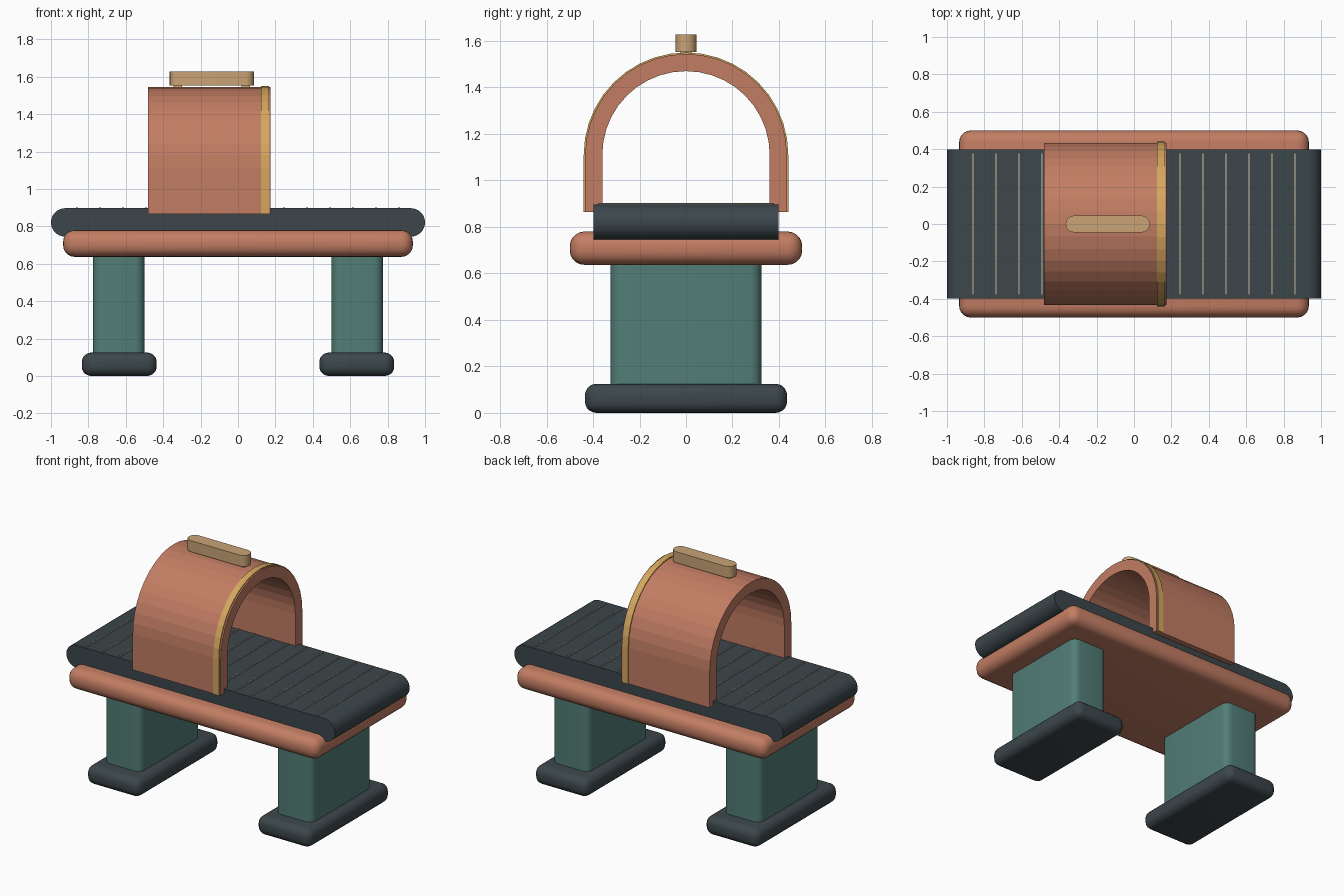
import bpy, bmesh, math

cube = bpy.data.objects.get("Cube")
if cube:
    bpy.data.objects.remove(cube, do_unlink=True)


def material(name, rgb):
    m = bpy.data.materials.new(name)
    m.use_nodes = True
    m.diffuse_color = (*rgb, 1)
    m.node_tree.nodes["Principled BSDF"].inputs["Base Color"].default_value = (*rgb, 1)
    return m


TERRACOTTA = material("terracotta", (0.54, 0.205, 0.125))
TEAL = material("teal", (0.084, 0.205, 0.18))
CHARCOAL = material("charcoal", (0.045, 0.062, 0.07))
GOLD = material("gold", (0.66, 0.39, 0.11))
TAN = material("tan", (0.586, 0.367, 0.18))
RIB = material("pale_grey", (0.26, 0.25, 0.21))


def finish(name, bm, mat, smooth=True):
    bmesh.ops.recalc_face_normals(bm, faces=bm.faces)
    mesh = bpy.data.meshes.new(name)
    bm.to_mesh(mesh)
    bm.free()
    mesh.materials.append(mat)
    obj = bpy.data.objects.new(name, mesh)
    bpy.context.collection.objects.link(obj)
    if smooth:
        bpy.ops.object.select_all(action="DESELECT")
        obj.select_set(True)
        bpy.context.view_layer.objects.active = obj
        bpy.ops.object.shade_smooth_by_angle(angle=math.radians(35))
    return obj


def box(name, x, y, z, mat, bevel=0.0, upright_only=False):
    """Box from (min, max) ranges, with rounded edges."""
    bm = bmesh.new()
    bmesh.ops.create_cube(bm, size=1)
    for v in bm.verts:
        v.co = [r[0] if c < 0 else r[1] for c, r in zip(v.co, (x, y, z))]
    if bevel:
        edges = [e for e in bm.edges if not upright_only
                 or abs(e.verts[0].co.z - e.verts[1].co.z) > 0.01]
        bmesh.ops.bevel(bm, geom=edges, offset=bevel, segments=5,
                        profile=0.5, affect="EDGES")
    return finish(name, bm, mat)


def extrude(name, points, vector, mat, smooth=True):
    """Extrude a closed outline along a vector."""
    bm = bmesh.new()
    face = bm.faces.new([bm.verts.new(p) for p in points])
    new = bmesh.ops.extrude_face_region(bm, geom=[face], use_keep_orig=True)
    verts = [g for g in new["geom"] if isinstance(g, bmesh.types.BMVert)]
    bmesh.ops.translate(bm, verts=verts, vec=vector)
    return finish(name, bm, mat, smooth)


def arch(name, x0, x1, inner, outer, mat):
    """Half ring on straight sides, running along x."""
    base, spring, n = 0.865, 1.11, 20

    def outline(r):
        ring = [(x0, r * math.cos(math.pi * i / n),
                 spring + r * math.sin(math.pi * i / n)) for i in range(n + 1)]
        return [(x0, r, base)] + ring + [(x0, -r, base)]

    return extrude(name, outline(outer) + outline(inner)[::-1],
                   (x1 - x0, 0, 0), mat, smooth=False)


# Pedestals
for side, s in (("left", 1), ("right", -1)):
    box(f"{side}_foot", sorted((s * 0.435, s * 0.835)), (-0.435, 0.435),
        (0, 0.125), CHARCOAL, 0.05)
    box(f"{side}_leg", sorted((s * 0.5, s * 0.775)), (-0.325, 0.325),
        (0.1, 0.68), TEAL, 0.05, upright_only=True)

# Deck
box("deck", (-0.935, 0.935), (-0.5, 0.5), (0.637, 0.78), TERRACOTTA, 0.062)

# Belt with round ends
radius, steps = 0.076, 14
belt = []
for cx, start in ((0.924, -0.5), (-0.924, 0.5)):
    for i in range(steps + 1):
        a = math.pi * (start + i / steps)
        belt.append((cx + radius * math.cos(a), -0.397, 0.821 + radius * math.sin(a)))
extrude("belt", belt, (0, 0.794, 0), CHARCOAL)

# Cross ribs on the belt
for i in range(15):
    x = -0.861 + 0.123 * i
    box(f"belt_rib_{i + 1}", (x - 0.006, x + 0.006), (-0.378, 0.378),
        (0.89, 0.902), RIB, 0.003)

# Tunnel and trim band
arch("tunnel", -0.48, 0.175, 0.36, 0.434, TERRACOTTA)
arch("tunnel_trim", 0.123, 0.165, 0.425, 0.44, GOLD)

# Handle on two pegs
box("handle", (-0.365, 0.085), (-0.045, 0.045), (1.553, 1.628), TAN, 0.044, upright_only=True)
for side, x in (("right", -0.322), ("left", 0.042)):
    box(f"{side}_handle_peg", (x - 0.023, x + 0.023), (-0.025, 0.025),
        (1.53, 1.56), TAN)
